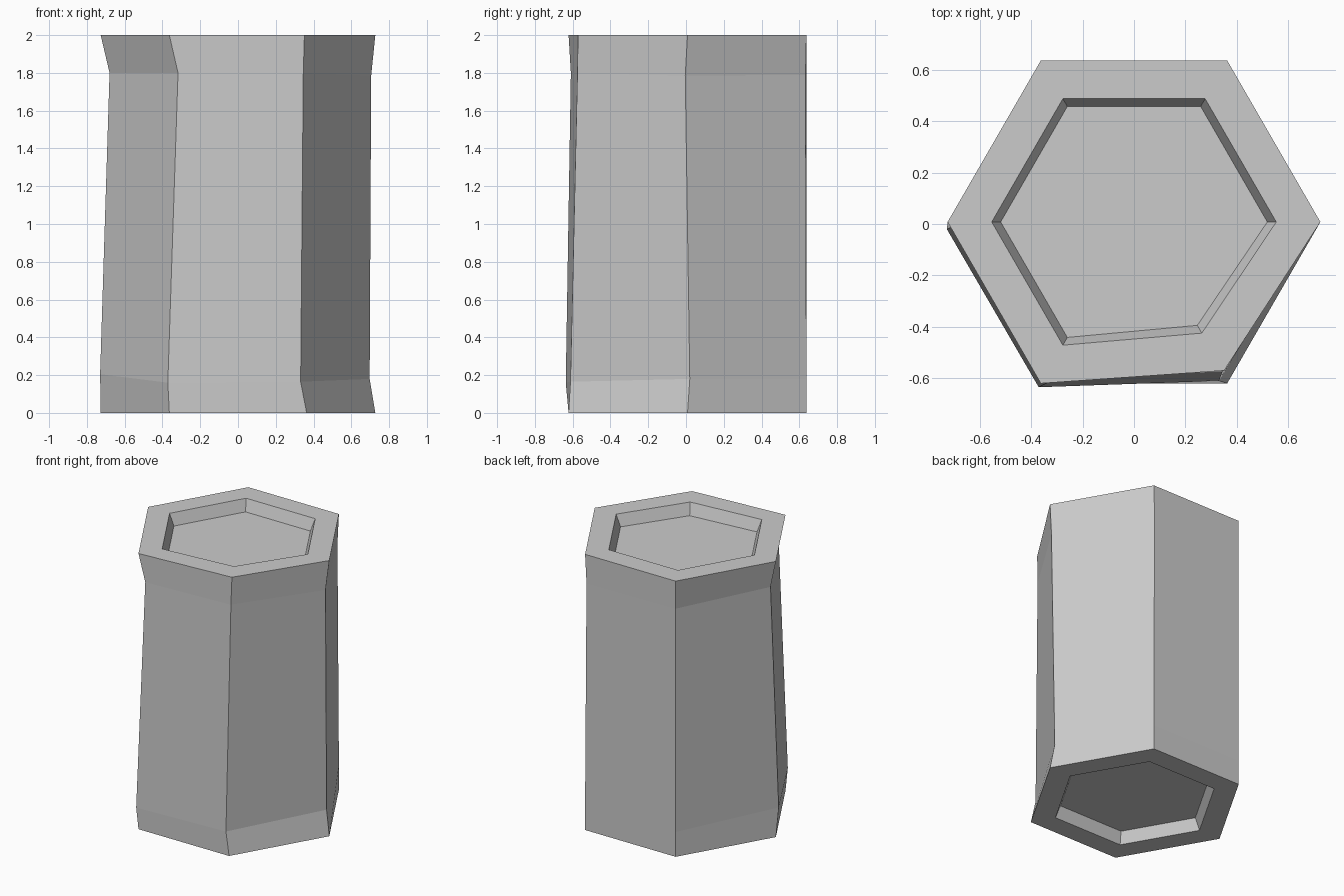
import bpy, bmesh
from math import cos, sin, pi

if "Cube" in bpy.data.objects:
    bpy.data.objects.remove(bpy.data.objects["Cube"])


def hexagon(r, z, nudges=None, cy=0.008):
    """Six corners counter-clockwise from +x; nudges move single corners."""
    pts = []
    for i in range(6):
        x, y, dz = (nudges or {}).get(i, (0, 0, 0))
        a = i * pi / 3
        pts.append((r * cos(a) + x, r * sin(a) + cy + y, z + dz))
    return pts


R = 0.727
# Rings run from the lower recess floor, up the outside, into the upper recess
rings = [
    hexagon(0.52, 0.083),
    hexagon(0.555, 0),
    hexagon(R, 0),
    # worn lower shoulder
    hexagon(R, 0.18, {0: (-0.03, 0.012, 0), 3: (-0.003, -0.028, 0.025),
                      4: (-0.008, -0.015, -0.02), 5: (-0.032, 0.01, -0.015)}),
    # worn upper shoulder
    hexagon(R, 1.8, {0: (-0.022, -0.012, -0.015), 1: (-0.008, -0.005, -0.01),
                     3: (0.047, -0.006, 0), 4: (0.046, 0.012, 0),
                     5: (-0.018, 0.047, 0)}),
    hexagon(R, 2, {5: (-0.012, 0.05, 0)}),
    hexagon(0.555, 2, {5: (-0.013, 0.047, 0)}),
    hexagon(0.52, 1.917, {5: (-0.013, 0.047, 0)}),
]

# Hexagonal column
bm = bmesh.new()
loops = [[bm.verts.new(p) for p in ring] for ring in rings]
for a, b in zip(loops, loops[1:]):
    for i in range(6):
        j = (i + 1) % 6
        bm.faces.new((a[i], a[j], b[j], b[i]))
bm.faces.new(loops[0][::-1])
bm.faces.new(loops[-1])
bmesh.ops.recalc_face_normals(bm, faces=bm.faces)

mesh = bpy.data.meshes.new("hexagonal_column")
bm.to_mesh(mesh)
bm.free()
bpy.context.collection.objects.link(bpy.data.objects.new("hexagonal_column", mesh))
